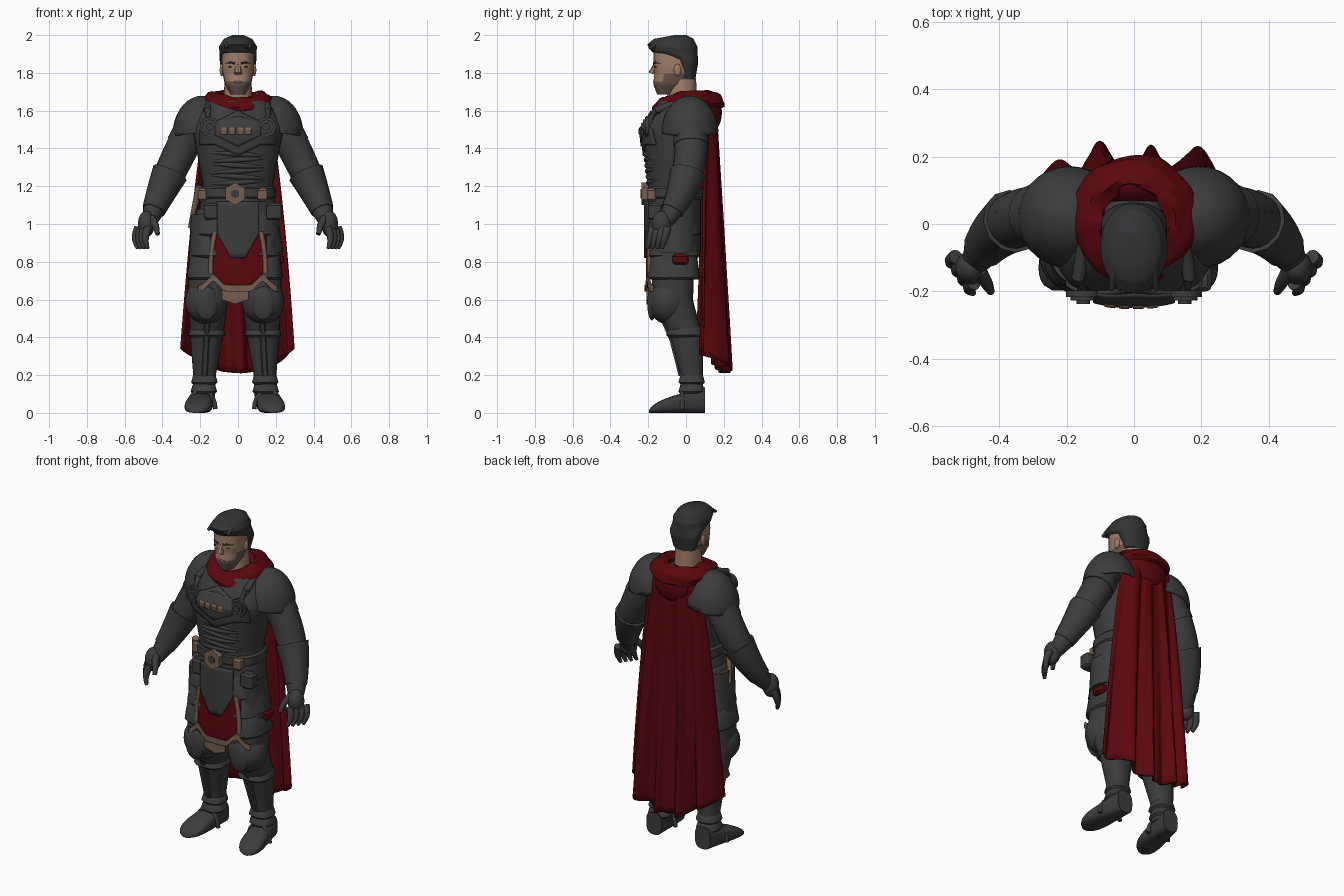
import bpy, bmesh, math
from mathutils import Vector
from math import sin, cos, pi

if "Cube" in bpy.data.objects:
    bpy.data.objects.remove(bpy.data.objects["Cube"])


def material(name, *colour):
    made_material = bpy.data.materials.new(name)
    made_material.use_nodes = True
    made_material.diffuse_color = (*colour, 1)
    shader = made_material.node_tree.nodes["Principled BSDF"]
    shader.inputs["Base Color"].default_value = (*colour, 1)
    return made_material


ARMOUR = material("dark grey armour", .045, .045, .046)
RED = material("deep red cloth", .1, .002, .004)
SKIN = material("skin", .34, .2, .14)
TAN = material("tan leather", .18, .11, .075)
HAIR = material("dark hair", .033, .034, .035)
BEARD = material("beard stubble", .14, .09, .065)
parts = []


def finish(name, bm, mat, thickness=0):
    bmesh.ops.recalc_face_normals(bm, faces=bm.faces)
    mesh = bpy.data.meshes.new(name)
    bm.to_mesh(mesh)
    bm.free()
    part = bpy.data.objects.new(name, mesh)
    bpy.context.collection.objects.link(part)
    mesh.materials.append(mat)
    if thickness:
        solid = part.modifiers.new("thickness", "SOLIDIFY")
        solid.thickness, solid.offset = thickness, 0
    parts.append(part)
    return part


def mirror_since(first, shift=0):
    for part in parts[first:]:
        part.location.x = shift
        part.modifiers.new("other side", "MIRROR")


def steps(start, end, count):
    return [start + (end - start) * i / count for i in range(count + 1)]


def lerp(points, x):
    for (a, p), (b, q) in zip(points, points[1:]):
        if x <= b:
            return p + (q - p) * max(0, (x - a) / (b - a))
    return points[-1][1]


def ellipse(centre, u, v, sides, power):
    def soften(t):
        return math.copysign(abs(t) ** power, t)
    angles = [2 * pi * i / sides for i in range(sides)]
    return [Vector(centre) + Vector(u) * soften(cos(a)) + Vector(v) * soften(sin(a)) for a in angles]


def loft(name, rings, mat):
    bm = bmesh.new()
    rows = [[bm.verts.new(point) for point in ring] for ring in rings]
    for low, high in zip(rows, rows[1:]):
        for i in range(len(low)):
            bm.faces.new((low[i - 1], low[i], high[i], high[i - 1]))
    bm.faces.new(rows[0])
    bm.faces.new(rows[-1])
    return finish(name, bm, mat)


def column(name, heights, shape, mat, power=.85):
    """Stack of rings; shape(z) gives centre x, centre y, half width, half depth."""
    rings = []
    for z in heights:
        x, y, width, depth = shape(z)
        rings.append(ellipse((x, y, z), (width, 0, 0), (0, depth, 0), 28, power))
    return loft(name, rings, mat)


def band(name, top, bottom, x, y, width, depth, flare, mat=ARMOUR, power=.8):
    """Short plate wrapped round a limb, flaring downward, with rounded rims."""
    lip = .012
    rings = []
    for z, grow in ((top, -lip), (top - lip, 0), (bottom + lip, flare), (bottom, flare - lip)):
        rings.append(ellipse((x, y, z), (width + grow, 0, 0), (0, depth + grow, 0), 28, power))
    return loft(name, rings, mat)


def tube(name, points, radius, mat, sides=12):
    points = [Vector(p) for p in points]
    last = len(points) - 1
    rings = []
    for i, p in enumerate(points):
        along = (points[min(i + 1, last)] - points[max(i - 1, 0)]).normalized()
        u = along.cross(Vector((1, 0, 0) if abs(along.y) > .8 else (0, 1, 0))).normalized()
        r = radius(i / last) if callable(radius) else radius
        rings.append(ellipse(p, u * r, along.cross(u) * r, sides, 1))
    return loft(name, rings, mat)


def blob(name, centre, size, mat, cut=None, thickness=0):
    bm = bmesh.new()
    bmesh.ops.create_uvsphere(bm, u_segments=28, v_segments=18, radius=1)
    for v in bm.verts:
        v.co = Vector(c + k * r for c, k, r in zip(centre, v.co, size))
    if cut:
        everything = bm.verts[:] + bm.edges[:] + bm.faces[:]
        bmesh.ops.bisect_plane(bm, geom=everything, plane_co=(0, 0, cut), plane_no=(.15, 0, 1), clear_inner=True)
    return finish(name, bm, mat, thickness)


def grid(name, surface, across, down, mat, thickness=0, wrap=False):
    bm = bmesh.new()
    columns, rows = (across, down) if wrap else (across + 1, down + 1)
    verts = [[bm.verts.new(surface(i / across, j / down)) for j in range(rows)] for i in range(columns)]
    for i in range(across):
        for j in range(down):
            k, m = (i + 1) % columns, (j + 1) % rows
            bm.faces.new((verts[i][j], verts[k][j], verts[k][m], verts[i][m]))
    return finish(name, bm, mat, thickness)


# Torso, which also guides the plates laid over the front
def torso_shape(z):
    width = lerp([(.6, .28), (1.2, .185), (1.5, .24), (1.6, .2), (1.7, .1)], z)
    depth = lerp([(1.2, .14), (1.5, .172), (1.7, .06)], z)
    return 0, -.06, width, depth


def front(x, z, offset):
    middle, y, width, depth = torso_shape(z)
    t = min(abs(x / width), .97)
    return Vector((x, y - depth * (1 - t ** 2.4) ** .42 - offset, z))


def plate(name, half, top, bottom, mat, offset, middle=0):
    def surface(u, v):
        x = half * (2 * u - 1)
        return front(middle + x, top(x) + (bottom(x) - top(x)) * v, offset)
    return grid(name, surface, 28, 10, mat, .009)


column("torso", steps(.85, 1.65, 24), torso_shape, ARMOUR)
plate("breastplate", .2, lambda x: 1.6 - abs(x) / 2, lambda x: min(1.42, 1.36 + abs(x) / 2), ARMOUR, .007)
plate("chest_ridge", .12, lambda x: 1.57 - abs(x) / 5, lambda x: 1.41 + abs(x) / 2, ARMOUR, .013)
for k in range(4):
    plate("chest_inlay", .015, lambda x: 1.51, lambda x: 1.475, TAN, .016, .042 * (k - 1.7))
for k in range(6):
    tilt = .06 * (-1) ** k
    fold = [front(x, 1.22 + .03 * k + tilt * x, -.006) for x in steps(-.16, .16, 12)]
    tube("waist_fold", fold, lambda t: .003 + .012 * sin(pi * t), ARMOUR)

# Belt, buckle and pouches
band("belt", 1.2, 1.13, 0, -.055, .2, .15, 0)
tube("buckle", [(-.015, y, 1.16) for y in (-.19, -.235)], .06, TAN, 6)
tube("buckle_centre", [(-.015, y, 1.16) for y in (-.2, -.24)], .024, ARMOUR, 6)
for x, y in ((.13, -.18), (-.185, -.125)):
    band("belt_pouch", 1.19, 1.12, x, y, .026, .026, 0, TAN, .4)
for x in (-.14, .19):
    band("hip_pouch", 1.11, 1.02, x, -.165, .04, .035, 0, ARMOUR, .4)
tube("scabbard", [(-.205, -.12, 1.2), (-.255, -.06, .98)], lambda t: .02 - .01 * t, TAN)


# Layered cloth hanging between the legs
def hem(x):
    return max(.66, .72 - abs(abs(x) - .13))


plate("red_loincloth", .15, lambda x: .95, lambda x: max(.66, .6 + abs(x)), RED, .008)
plate("loincloth_flap", .07, lambda x: .67, lambda x: .575 + abs(x) / 3, TAN, .005, -.015)
plate("loincloth_hem", .21, lambda x: hem(x) + .016, lambda x: hem(x) - .018, TAN, .014)
plate("front_panel", .11, lambda x: 1.12, lambda x: max(.82, .75 + 1.8 * abs(x)), ARMOUR, .018)
first = len(parts)
tube("loincloth_edge", [front(.145 - z * z / 2, z + .74, .01) for z in steps(0, .22, 6)], .013, TAN)
mirror_since(first)


# Legs, with plates lapping over one another
def leg_shape(z):
    radius = lerp([(.2, .06), (.4, .086), (.65, .11), (1, .115)], z)
    return .17 - z / 20, lerp([(.2, .03), (.4, .005), (.6, -.07)], z), radius, radius


def boot_ring(t):
    tip = (1 - t ** 6) ** .5
    height = (.068 - .04 * t) * tip
    return ellipse((.165 + .04 * t, .1 - .3 * t, height), ((.052 + .035 * t) * tip, 0, 0), (0, 0, height), 24, .7)


first = len(parts)
column("leg", steps(.08, 1.05, 24), leg_shape, ARMOUR)
for k in range(3):
    top = 1.08 - .115 * k
    band("thigh_plate", top, top - .145, .095 + .017 * k, -.065, .108, .122, .018)
blob("knee_guard", (.15, -.095, .59), (.113, .108, .12), ARMOUR)
blob("knee_crest", (.15, -.18, .58), (.06, .025, .09), ARMOUR)
greave = []
for z in steps(.2, .48, 6):
    x, y, radius, radius = leg_shape(z)
    greave.append((x, y + .008 - radius, z))
tube("greave_ridge", greave, .02, ARMOUR, 6)
for z in (.13, .18, .43):
    x, y, radius, radius = leg_shape(z)
    band("leg_band", z + .03, z - .03, x, y, radius, radius, .01)
loft("boot", [boot_ring(t) for t in steps(0, .99, 20)], ARMOUR)
tube("boot_strap", [(.175 + .072 * cos(a), -.02, .02 + .1 * sin(a)) for a in steps(0, pi, 10)], .012, ARMOUR)
mirror_since(first, -.017)
band("thigh_patch", .84, .785, .222, -.03, .022, .042, 0, RED, .4)


# Arms, shoulder guards and gloves
def arm(t):
    start, bend, end = Vector((.225, .02, 1.54)), Vector((.38, .06, 1.25)), Vector((.475, -.12, 1))
    return start * (1 - t) ** 2 + bend * 2 * t * (1 - t) + end * t * t


first = len(parts)
tube("arm", [arm(t) for t in steps(0, 1, 16)], lambda t: .088 - .05 * t ** 3, ARMOUR, 20)
tube("forearm_guard", [arm(t) for t in steps(.48, .86, 6)], lambda t: .096 - .034 * t, ARMOUR)
tube("elbow_spur", [(.4, 0, 1.18), (.39, .03, 1.29), (.405, .035, 1.365)], lambda t: .05 - .045 * t, ARMOUR, 8)
tube("arm_lame", [arm(.12), arm(.22)], .092, ARMOUR, 24)
blob("shoulder_dome", (.19, .02, 1.485), (.146, .142, .188), ARMOUR, 1.6, .012)
blob("shoulder_lip", (.19, .02, 1.485), (.149, .146, .18), ARMOUR, 1.515, .012)
disc = front(.15, 1.515, 0)
for reach, radius in ((.02, .052), (.03, .038), (.04, .02)):
    tube("chest_disc", [disc, disc - Vector((0, reach, 0))], radius, ARMOUR, 20)
tube("chest_strap", [(.15, -.2, 1.54), (.165, -.16, 1.6), (.14, 0, 1.66)], .02, ARMOUR)
blob("palm", (.485, -.13, 1), (.045, .05, .07), ARMOUR)
tube("thumb", [(.46, -.14, 1.03), (.435, -.18, .99), (.425, -.2, .945)], lambda t: .024 - .012 * t, ARMOUR)
for k in range(4):
    knuckle = Vector((.475 + .018 * k, -.175 + .026 * k, .98))
    finger = [knuckle + Vector((.015 * sin(3 * t), -.03 * t, -.11 * t)) for t in steps(0, 1, 5)]
    tube("finger", finger, lambda t: .021 - .012 * t * t, ARMOUR)
mirror_since(first)


# Cape with folds that deepen toward the hem and lie flatter in the middle
def cape(across, v):
    u = 2 * across - 1
    hem_height = .21 + .13 * u * u
    depth = (.004 + .034 * v) * min(1, .3 + 2 * abs(u))
    fold = depth * cos(13 * (u + .35)) + .009 * v * sin(29 * u - 2 * v)
    x = .008 * v + (.135 + .165 * v ** .6) * u + .01 * v * cos(10 * u)
    y = .15 + .05 * v - (.05 + .08 * v) * u ** 4 + fold
    return Vector((x, y, 1.66 + (hem_height - 1.66) * v))


# Cowl bunched round the neck, with the hood behind
def cowl(u, v):
    a, b = 2 * pi * u, 2 * pi * v
    wrinkle = 1 + .1 * sin(5 * b + 3 * a) + .05 * sin(7 * a)
    bulge = .05 * wrinkle * cos(b)
    reach = .14 + bulge
    z = 1.655 - .035 * max(0, cos(a)) ** 2 + .045 * wrinkle * sin(b) - bulge / 3
    return Vector((reach * sin(a), .012 - reach * cos(a), z))


grid("cape", cape, 90, 36, RED, .012)
grid("cowl", cowl, 64, 20, RED, wrap=True)
blob("hood", (0, .12, 1.59), (.12, .07, .11), RED)


# Head, with the jaw coloured by height
def head_shape(z):
    width = lerp([(1.68, .035), (1.74, .07), (1.82, .086), (1.92, .086), (1.97, .065)], z)
    return 0, lerp([(1.68, -.105), (1.8, -.06)], z), width, width * 1.3


def hair_shape(z):
    fringe = lerp([(1.77, -.02), (1.87, -.06), (1.91, -.18), (1.95, -.205), (1.98, -.17), (2, -.06)], z)
    back = lerp([(1.77, .05), (1.85, .064), (1.94, .06), (1.98, .04), (2, 0)], z)
    width = lerp([(1.77, .07), (1.85, .096), (1.94, .1), (1.98, .075), (2, .03)], z)
    return 0, (fringe + back) / 2, width, (back - fringe) / 2


band("neck", 1.78, 1.6, 0, -.02, .07, .073, .01, SKIN, 1)
band("neck_collar", 1.67, 1.61, 0, -.015, .086, .088, .012)
head = column("head", steps(1.685, 1.965, 20), head_shape, SKIN)
head.data.materials.append(BEARD)
for face in head.data.polygons:
    x, y, z = face.center
    if z < 1.755 or (z < 1.8 and abs(x) > .06 and y > -.12):
        face.material_index = 1
column("hair", steps(1.77, 2, 23), hair_shape, HAIR, .95)
tube("nose", [(0, -.15, 1.865), (0, -.178, 1.795)], lambda t: .01 + .012 * t, SKIN, 8)
blob("mouth", (0, -.167, 1.752), (.028, .008, .006), SKIN)
first = len(parts)
tube("eyebrow", [(.015, -.168, 1.85), (.04, -.163, 1.856), (.066, -.138, 1.85)], lambda t: .008 - .005 * t, HAIR, 8)
blob("eye", (.038, -.16, 1.832), (.015, .007, .004), HAIR)
blob("ear", (.086, -.045, 1.815), (.011, .02, .032), SKIN)
mirror_since(first)
for x in steps(-.066, .066, 6):
    lock = [(x * (1 + t) / 2, -.03 - .165 * t, 1.978 - 2 * x * x - .04 * t ** 3) for t in steps(0, 1, 6)]
    tube("hair_lock", lock, lambda t: .008 + .009 * sin(pi * t), HAIR)

# Smooth shading with crisp plate edges
bpy.ops.object.select_all(action="DESELECT")
for part in parts:
    part.select_set(True)
bpy.context.view_layer.objects.active = parts[0]
bpy.ops.object.shade_smooth_by_angle(angle=math.radians(40))
